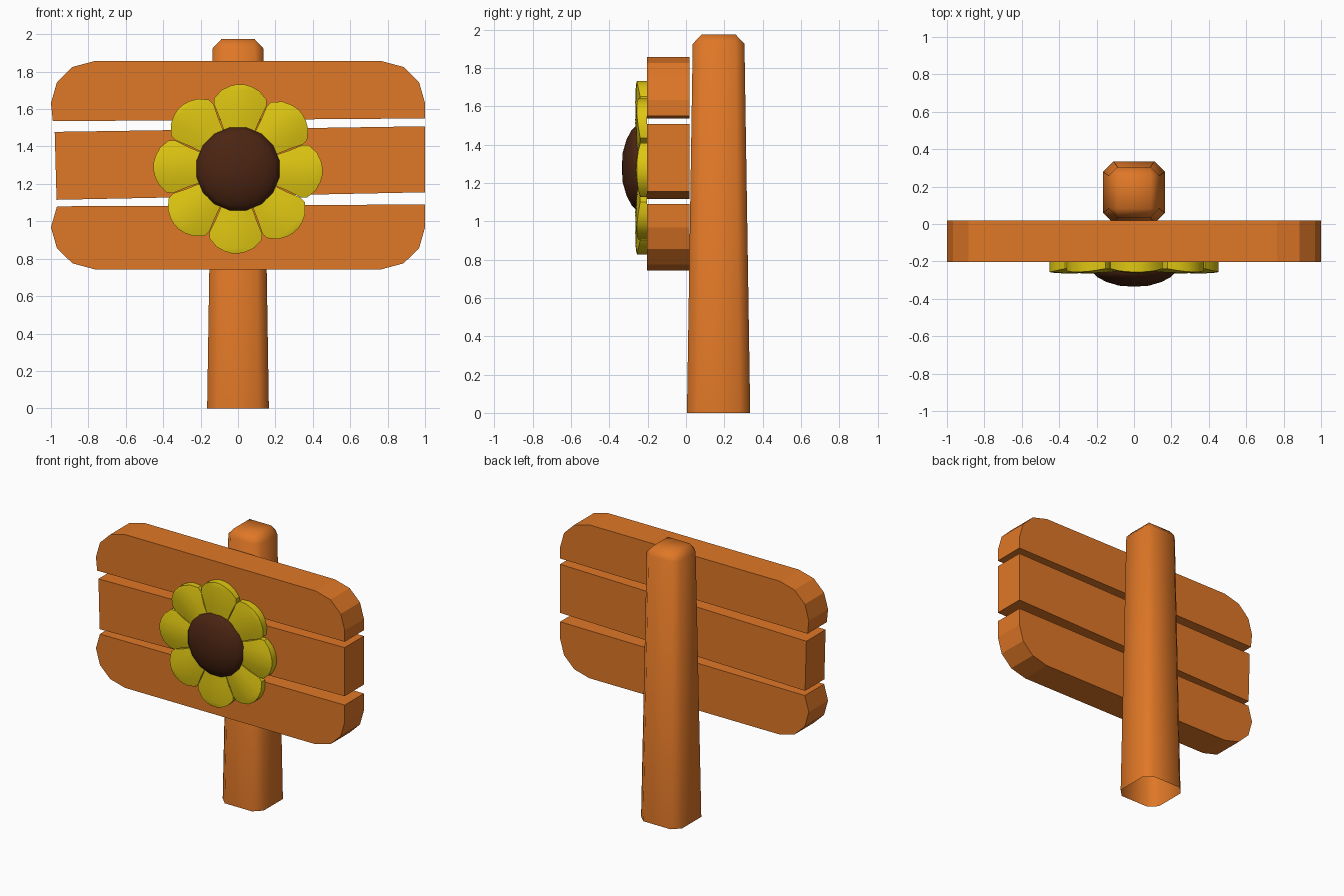
import bpy, bmesh, math
from mathutils import Matrix, Vector

if "Cube" in bpy.data.objects:
    bpy.data.objects.remove(bpy.data.objects["Cube"])


def material(name, rgb):
    m = bpy.data.materials.new(name)
    m.diffuse_color = (*rgb, 1)
    m.use_nodes = True
    m.node_tree.nodes["Principled BSDF"].inputs["Base Color"].default_value = m.diffuse_color
    return m


wood = material("orange wood", (0.74, 0.185, 0.02))
yellow = material("petal yellow", (0.74, 0.57, 0.006))
brown = material("seed brown", (0.07, 0.018, 0.006))


def finish(bm, name, mat, angle=None):
    bmesh.ops.recalc_face_normals(bm, faces=bm.faces)
    me = bpy.data.meshes.new(name)
    bm.to_mesh(me)
    bm.free()
    me.materials.append(mat)
    ob = bpy.data.objects.new(name, me)
    bpy.context.collection.objects.link(ob)
    if angle:
        bpy.ops.object.select_all(action='DESELECT')
        ob.select_set(True)
        bpy.context.view_layer.objects.active = ob
        bpy.ops.object.shade_smooth_by_angle(angle=math.radians(angle))
    return ob


def bridge(bm, a, b):
    n = len(a)
    for i in range(n):
        j = (i + 1) % n
        bm.faces.new((a[i], a[j], b[j], b[i]))


# Post: tapered square with chamfered corners, bevelled top, open bottom
bm = bmesh.new()
CY = 0.17


def octagon(h, c, z):
    k = h - c
    pts = [(h, -k), (h, k), (k, h), (-k, h), (-h, k), (-h, -k), (-k, -h), (k, -h)]
    return [bm.verts.new((x, CY + y, z)) for x, y in pts]


low, high = octagon(0.165, 0.055, 0), octagon(0.135, 0.047, 1.925)
bridge(bm, low, high)
k = 0.088
top = [bm.verts.new((x, CY + y, 1.975)) for x, y in ((k, -k), (k, k), (-k, k), (-k, -k))]
bm.faces.new(top)
for i in range(4):
    j = (i + 1) % 4
    bm.faces.new((high[2 * i], high[2 * i + 1], top[j], top[i]))
    bm.faces.new((high[2 * i - 1], high[2 * i], top[i]))
finish(bm, "post", wood, 60)


# Planks: front outlines extruded in depth
def plank(name, outline):
    bm = bmesh.new()
    f = [bm.verts.new((x, -0.203, z)) for x, z in outline]
    b = [bm.verts.new((x, 0.018, z)) for x, z in outline]
    bm.faces.new(f)
    bm.faces.new(b[::-1])
    bridge(bm, f, b)
    finish(bm, name, wood)


corner = [(1, 0.332), (0.968, 0.444), (0.885, 0.525), (0.765, 0.557)]


def rounded(s):
    right = [(x, 1.3 + s * z) for x, z in corner]
    return right + [(-x, z) for x, z in reversed(right)]


plank("top_plank", [(1, 1.55)] + rounded(1) + [(-0.99, 1.535)])
plank("middle_plank", [(-0.98, 1.478), (-0.97, 1.115), (1, 1.155), (1, 1.508)])
plank("bottom_plank", [(1, 1.09)] + rounded(-1) + [(-0.968, 1.08)])

# Flower petals: lofted slabs with a gently domed front
CENTRE = Vector((0, 0, 1.28))
rows = [(0.17, 0.07, 0.255), (0.27, 0.108, 0.262), (0.34, 0.14, 0.265),
        (0.375, 0.14, 0.264), (0.42, 0.1, 0.262), (0.443, 0.055, 0.259),
        (0.452, 0.02, 0.256)]
for n in range(8):
    bm = bmesh.new()
    turn = Matrix.Translation(CENTRE) @ Matrix.Rotation(math.radians(45 * n + 2), 4, 'Y')
    rings = []
    for r, w, y in rows:
        pts = [(r, -(y - 0.025 * (t * w / 0.14) ** 2), t * w) for t in (-1, -0.5, 0, 0.5, 1)]
        pts += [(r, -0.203, w), (r, -0.203, -w)]
        rings.append([bm.verts.new(turn @ Vector(p)) for p in pts])
    for a, b in zip(rings, rings[1:]):
        bridge(bm, a, b)
    bm.faces.new(rings[0])
    bm.faces.new(rings[-1])
    finish(bm, f"petal_{n + 1}", yellow, 40)

# Seed head: shallow dome
bm = bmesh.new()
rings = []
for r, y in ((0.226, -0.205), (0.226, -0.258), (0.2, -0.284), (0.15, -0.31), (0.08, -0.33)):
    rings.append([bm.verts.new((r * math.cos(a), y, 1.28 + r * math.sin(a)))
                  for a in [math.tau * (i + 0.5) / 16 for i in range(16)]])
for a, b in zip(rings, rings[1:]):
    bridge(bm, a, b)
bm.faces.new(rings[0])
tip = bm.verts.new((0, -0.335, 1.28))
for i in range(16):
    bm.faces.new((rings[-1][i], rings[-1][(i + 1) % 16], tip))
finish(bm, "seed_head", brown, 60)
